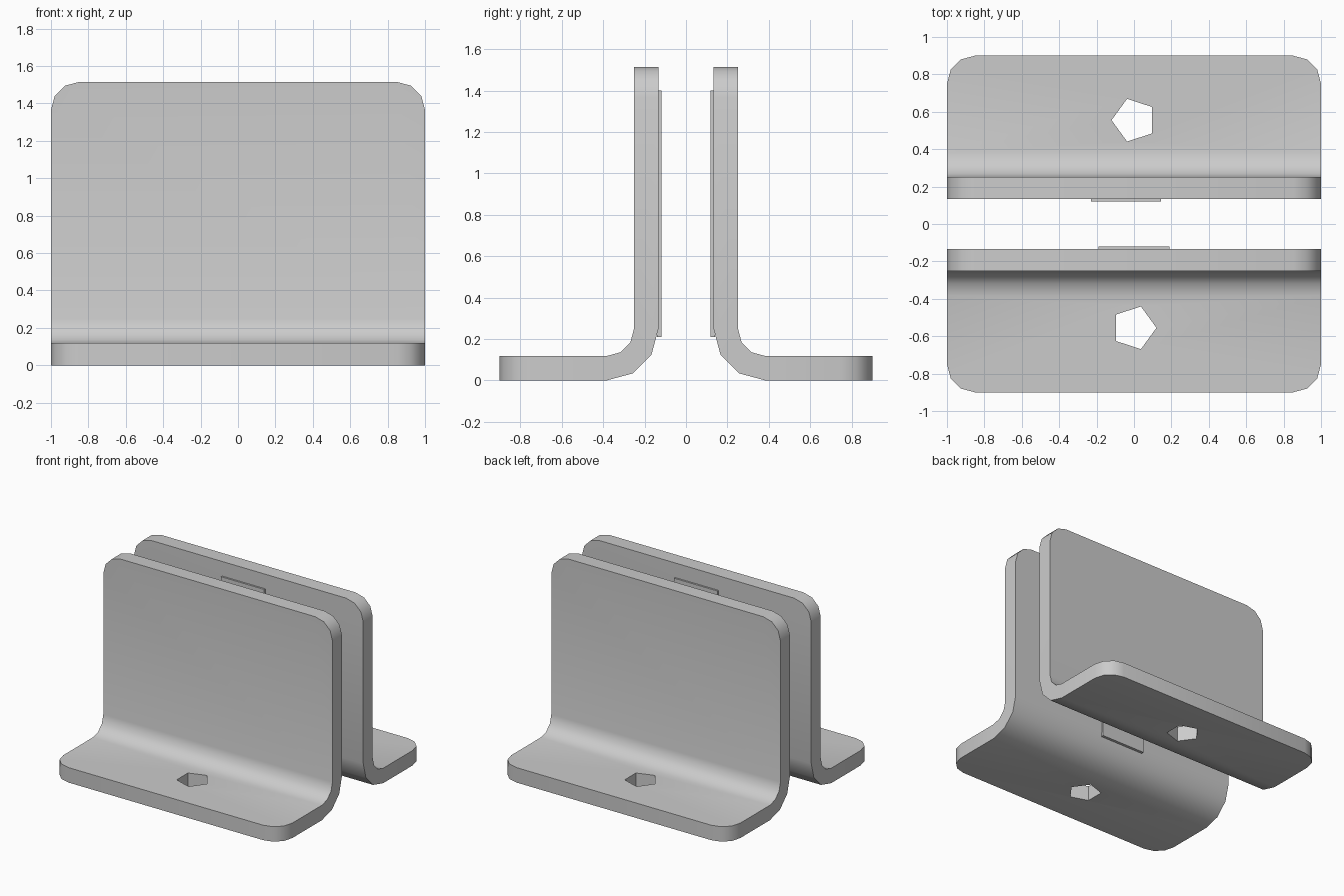
import bpy, bmesh, math
from mathutils import Matrix

if "Cube" in bpy.data.objects:
    bpy.data.objects.remove(bpy.data.objects["Cube"])

HALF_X, TOP_Z, FOOT_Y, INNER_Y, THICK, R = 1.0, 1.515, 0.9, 0.133, 0.118, 0.25


def arc(radius, cy, cz):
    # quarter bend in three flats, from vertical plate down to the foot
    return [(cy - radius * math.cos(math.radians(a)), cz - radius * math.sin(math.radians(a)))
            for a in (0, 30, 60, 90)]


def make_object(name, bm):
    bmesh.ops.recalc_face_normals(bm, faces=bm.faces)
    mesh = bpy.data.meshes.new(name)
    bm.to_mesh(mesh)
    bm.free()
    obj = bpy.data.objects.new(name, mesh)
    bpy.context.collection.objects.link(obj)
    return obj


def make_bracket(name):
    # L-shaped side profile extruded along x
    cy = INNER_Y + R
    profile = [(INNER_Y, TOP_Z)] + arc(R, cy, R) + [(FOOT_Y, 0), (FOOT_Y, THICK)]
    profile += arc(R - THICK, cy, R)[::-1] + [(INNER_Y + THICK, TOP_Z)]
    bm = bmesh.new()
    face = bm.faces.new([bm.verts.new((-HALF_X, y, z)) for y, z in profile])
    ext = bmesh.ops.extrude_face_region(bm, geom=[face])
    moved = [v for v in ext["geom"] if isinstance(v, bmesh.types.BMVert)]
    bmesh.ops.translate(bm, verts=moved, vec=(2 * HALF_X, 0, 0))
    # round the two top corners and the two foot corners
    corners = []
    for e in bm.edges:
        a, b = e.verts[0].co, e.verts[1].co
        at_end = min(a.z, b.z) > TOP_Z - 0.01 or min(a.y, b.y) > FOOT_Y - 0.01
        if abs(a.x - b.x) < 1e-4 and at_end:
            corners.append(e)
    bmesh.ops.bevel(bm, geom=corners, offset=0.15, offset_type='OFFSET',
                    segments=3, profile=0.5, affect='EDGES')
    obj = make_object(name, bm)

    # five-sided screw hole through the foot
    bm = bmesh.new()
    bmesh.ops.create_cone(bm, cap_ends=True, segments=5, radius1=0.12, radius2=0.12, depth=0.4)
    for v in bm.verts:
        v.co = Matrix.Rotation(math.pi / 2, 3, 'Z') @ v.co
    # one corner points towards -x
    tip = max(bm.verts, key=lambda v: v.co.y + v.co.x * 0.01).co
    turn = math.pi - math.atan2(tip.y, tip.x)
    bmesh.ops.rotate(bm, verts=bm.verts, matrix=Matrix.Rotation(turn, 3, 'Z'))
    bmesh.ops.translate(bm, verts=bm.verts, vec=(0, 0.555, 0.06))
    cutter = make_object("hole_cutter", bm)
    cutter.hide_render = True
    mod = obj.modifiers.new("hole", 'BOOLEAN')
    mod.operation, mod.solver, mod.object = 'DIFFERENCE', 'EXACT', cutter
    bpy.context.view_layer.objects.active = obj
    obj.select_set(True)
    bpy.ops.object.modifier_apply(modifier=mod.name)
    bpy.data.objects.remove(cutter)
    bpy.ops.object.shade_smooth_by_angle(angle=math.radians(40))
    obj.select_set(False)
    return obj


def make_pad(name, x0, x1, y0, y1):
    bm = bmesh.new()
    bmesh.ops.create_cube(bm, size=1)
    bmesh.ops.scale(bm, verts=bm.verts, vec=(x1 - x0, y1 - y0, 1.19))
    bmesh.ops.translate(bm, verts=bm.verts, vec=((x0 + x1) / 2, (y0 + y1) / 2, 0.805))
    return make_object(name, bm)


# back bracket, and the same bracket turned half round for the front
back = make_bracket("back_bracket")
front = back.copy()
front.data = back.data.copy()
front.name = "front_bracket"
front.rotation_euler.z = math.pi
bpy.context.collection.objects.link(front)

# thin raised pads on the inner faces
make_pad("back_pad", -0.23, 0.145, 0.119, 0.14)
make_pad("front_pad", -0.19, 0.19, -0.14, -0.119)
